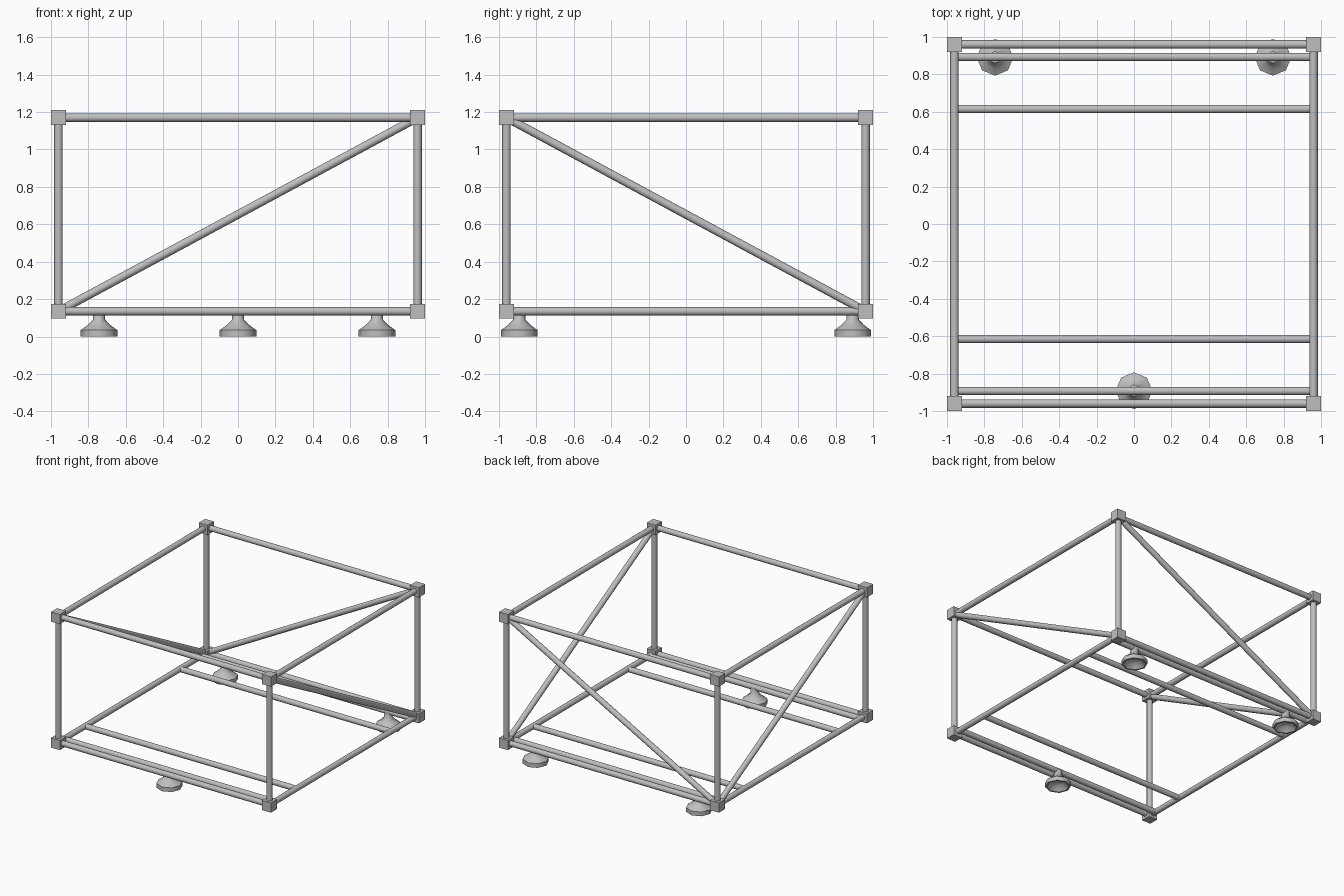
import bpy, bmesh, math
from mathutils import Vector

cube = bpy.data.objects.get("Cube")
if cube:
    bpy.data.objects.remove(cube, do_unlink=True)

# One grey metal for everything
metal = bpy.data.materials.new("grey_metal")
metal.use_nodes = True
grey = (0.52, 0.52, 0.52, 1)
metal.diffuse_color = grey
metal.node_tree.nodes["Principled BSDF"].inputs["Base Color"].default_value = grey

E = 0.96            # distance of the frame lines from the centre
LOW, HIGH = 0.135, 1.17
TUBE = 0.0225


def finish(obj, name, smooth=True):
    obj.name = obj.data.name = name
    obj.data.materials.append(metal)
    if smooth:
        bpy.ops.object.shade_smooth_by_angle(angle=math.radians(50))
    return obj


def tube(name, a, b):
    a, b = Vector(a), Vector(b)
    d = b - a
    bpy.ops.mesh.primitive_cylinder_add(
        vertices=16, radius=TUBE, depth=d.length, location=(a + b) / 2,
        rotation=d.to_track_quat('Z', 'Y').to_euler())
    return finish(bpy.context.object, name)


def foot(name, x, y):
    # Flared pad with a neck, hollow underneath
    profile = [(0, 0.045), (0.055, 0.035), (0.085, 0), (0.098, 0), (0.098, 0.035),
               (0.085, 0.043), (0.06, 0.062), (0.033, 0.09), (0.03, LOW)]
    bm = bmesh.new()
    verts = [bm.verts.new((r, 0, z)) for r, z in profile]
    edges = [bm.edges.new(pair) for pair in zip(verts, verts[1:])]
    bmesh.ops.spin(bm, geom=verts + edges, cent=(0, 0, 0), axis=(0, 0, 1),
                   angle=math.tau, steps=8)
    bmesh.ops.remove_doubles(bm, verts=bm.verts, dist=0.0005)
    bmesh.ops.recalc_face_normals(bm, faces=bm.faces)
    mesh = bpy.data.meshes.new(name)
    bm.to_mesh(mesh)
    bm.free()
    obj = bpy.data.objects.new(name, mesh)
    bpy.context.collection.objects.link(obj)
    obj.location = (x, y, 0)
    bpy.ops.object.select_all(action='DESELECT')
    obj.select_set(True)
    bpy.context.view_layer.objects.active = obj
    finish(obj, name)


sides = (("left", 1), ("right", -1))
ends = (("front", -1), ("back", 1))
levels = (("lower", LOW), ("upper", HIGH))

# Corner blocks and horizontal frame rails
for level, z in levels:
    for end, sy in ends:
        tube(f"{level}_{end}_rail", (-E, sy * E, z), (E, sy * E, z))
        for side, sx in sides:
            bpy.ops.mesh.primitive_cube_add(size=0.08, location=(sx * E, sy * E, z))
            finish(bpy.context.object, f"{level}_{end}_{side}_corner_block", False)
    for side, sx in sides:
        tube(f"{level}_{side}_rail", (sx * E, -E, z), (sx * E, E, z))

# Uprights and the lower cross bars
for end, sy in ends:
    for side, sx in sides:
        tube(f"{end}_{side}_upright", (sx * E, sy * E, LOW), (sx * E, sy * E, HIGH))
    for kind, y in (("outer", 0.893), ("inner", 0.615)):
        tube(f"{end}_{kind}_cross_bar", (-E, sy * y, LOW), (E, sy * y, LOW))

# Diagonal braces on both sides and the back
for side, sx in sides:
    tube(f"{side}_diagonal_brace", (sx * E, -E, HIGH), (sx * E, E, LOW))
tube("back_diagonal_brace", (-E, E, LOW), (E, E, HIGH))

# Three feet
foot("front_foot", 0, -0.891)
for side, sx in sides:
    foot(f"back_{side}_foot", sx * 0.743, 0.891)
